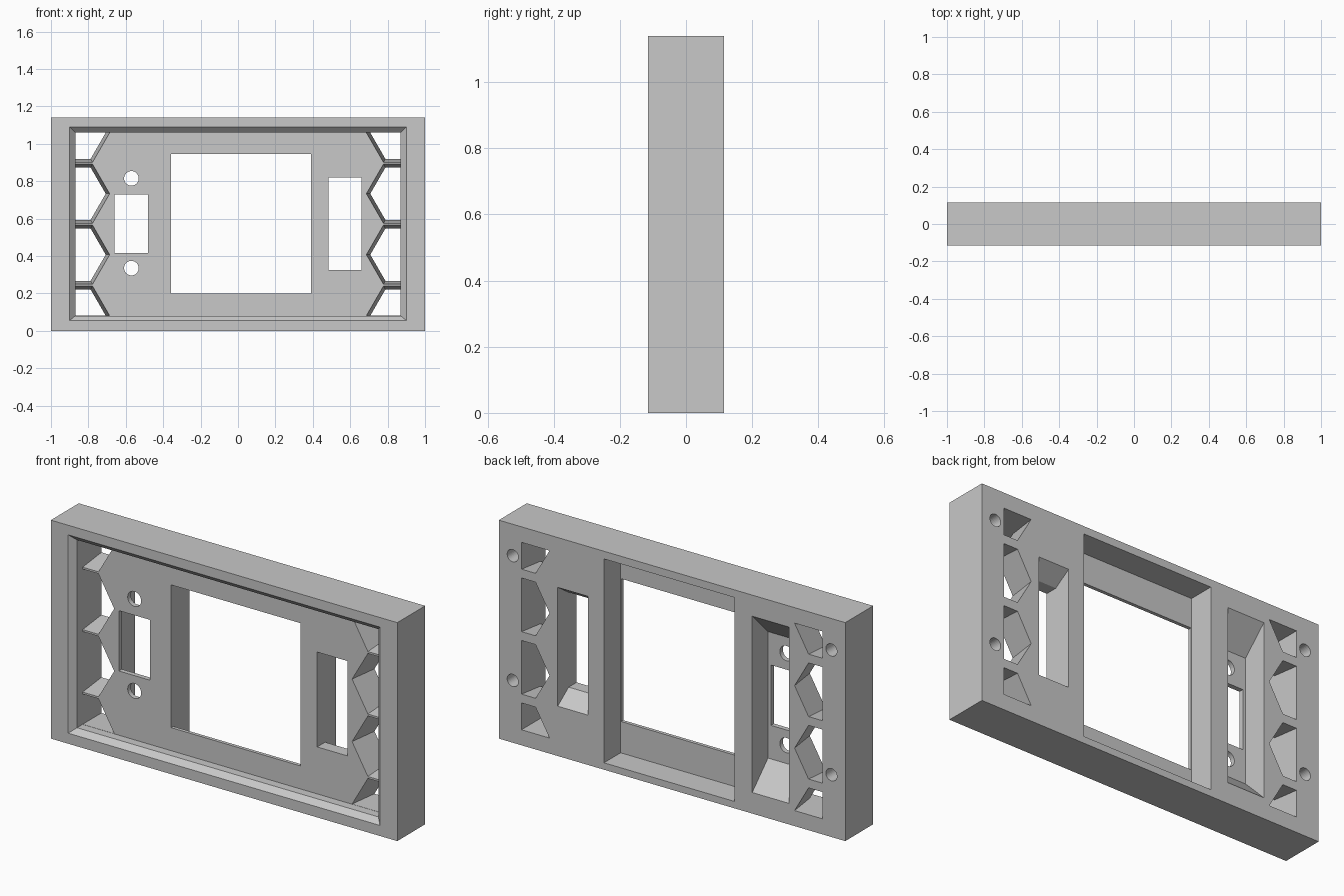
import bpy, bmesh, math

cube = bpy.data.objects.get("Cube")
if cube:
    bpy.data.objects.remove(cube, do_unlink=True)

HEIGHT, BACK, FLOOR = 1.14, 0.115, -0.04
OUT, FRONT = BACK + 0.02, FLOOR - 0.01   # cutters overshoot the surfaces

grey = bpy.data.materials.new("light grey")
grey.use_nodes = True
colour = (0.58, 0.58, 0.58, 1)
grey.diffuse_color = colour
grey.node_tree.nodes["Principled BSDF"].inputs["Base Color"].default_value = colour


def loft(name, sections):
    """Solid through matching x-z outlines, each placed at its own y."""
    bm = bmesh.new()
    rings = [[bm.verts.new((x, y, z)) for x, z in outline] for y, outline in sections]
    bm.faces.new(rings[0])
    bm.faces.new(rings[-1])
    for a, b in zip(rings, rings[1:]):
        for i in range(len(a)):
            j = (i + 1) % len(a)
            bm.faces.new((a[i], a[j], b[j], b[i]))
    bmesh.ops.recalc_face_normals(bm, faces=bm.faces)
    mesh = bpy.data.meshes.new(name)
    bm.to_mesh(mesh)
    bm.free()
    mesh.materials.append(grey)
    obj = bpy.data.objects.new(name, mesh)
    bpy.context.collection.objects.link(obj)
    return obj


def rect(x0, x1, z0, z1):
    return [(x0, z0), (x1, z0), (x1, z1), (x0, z1)]


def disc(x, z, r, n=32):
    return [(x + r * math.cos(math.tau * i / n), z + r * math.sin(math.tau * i / n))
            for i in range(n)]


def half_hex(side, z, half, low, high):
    """Half hexagon opening towards the middle, cut off at the end rows."""
    edge, r = 0.869, half / math.cos(math.pi / 6)
    pts = [(edge - r, z)]
    if high:
        pts += [(edge - r / 2, z + half), (edge, z + half)]
    else:
        pts += [(edge, z)]
    if low:
        pts += [(edge, z - half), (edge - r / 2, z - half)]
    else:
        pts += [(edge, z)]
    return [(side * x, zz) for x, zz in dict.fromkeys(pts)]


panel = loft("panel_frame", [(y, rect(-1, 1, 0, HEIGHT)) for y in (-BACK, BACK)])


def cut(sections):
    cutter = loft("cutter", sections)
    cutter.hide_render = True
    mod = panel.modifiers.new("cut", "BOOLEAN")
    mod.operation, mod.solver, mod.object = "DIFFERENCE", "EXACT", cutter
    bpy.context.view_layer.objects.active = panel
    bpy.ops.object.modifier_apply(modifier=mod.name)
    bpy.data.objects.remove(cutter, do_unlink=True)


# Front recess with a bevelled rim
rim, well = rect(-0.9, 0.9, 0.055, 1.09), rect(-0.87, 0.87, 0.08, 1.06)
cut([(-OUT, rim), (-BACK, rim), (-BACK + 0.03, well), (FLOOR, well)])

# Screen window and the taller pocket behind it
cut([(-0.022, rect(-0.36, 0.393, 0.036, 1.10)), (OUT, rect(-0.36, 0.393, 0.036, 1.10))])
cut([(y, rect(-0.358, 0.39, 0.2, 0.945)) for y in (FRONT, 0)])

# Slot with flared ends at the back
slot, flare = rect(0.485, 0.66, 0.325, 0.82), rect(0.485, 0.66, 0.26, 0.88)
cut([(FRONT, slot), (0.025, slot), (BACK, flare), (OUT, flare)])

# Connector pocket, its opening and two screw holes
pocket = rect(-0.675, -0.463, 0.11, 1.03)
cut([(-0.015, rect(-0.675, -0.463, 0.24, 0.90)), (BACK, pocket), (OUT, pocket)])
cut([(y, rect(-0.66, -0.48, 0.415, 0.73)) for y in (FRONT, 0)])
for z in (0.335, 0.815):
    cut([(y, disc(-0.57, z, 0.039)) for y in (FRONT, 0)])

# Tapered honeycomb vents and blind mounting holes on both sides
for side in (-1, 1):
    for row in range(4):
        z = 0.081 + row * 0.326
        front, back = (half_hex(side, z, h, row > 0, row < 3) for h in (0.158, 0.14))
        cut([(FRONT, front), (FLOOR, front), (BACK, back), (OUT, back)])
    for z in (0.325, 0.976):
        cut([(y, disc(side * 0.92, z, 0.032)) for y in (0, OUT)])
